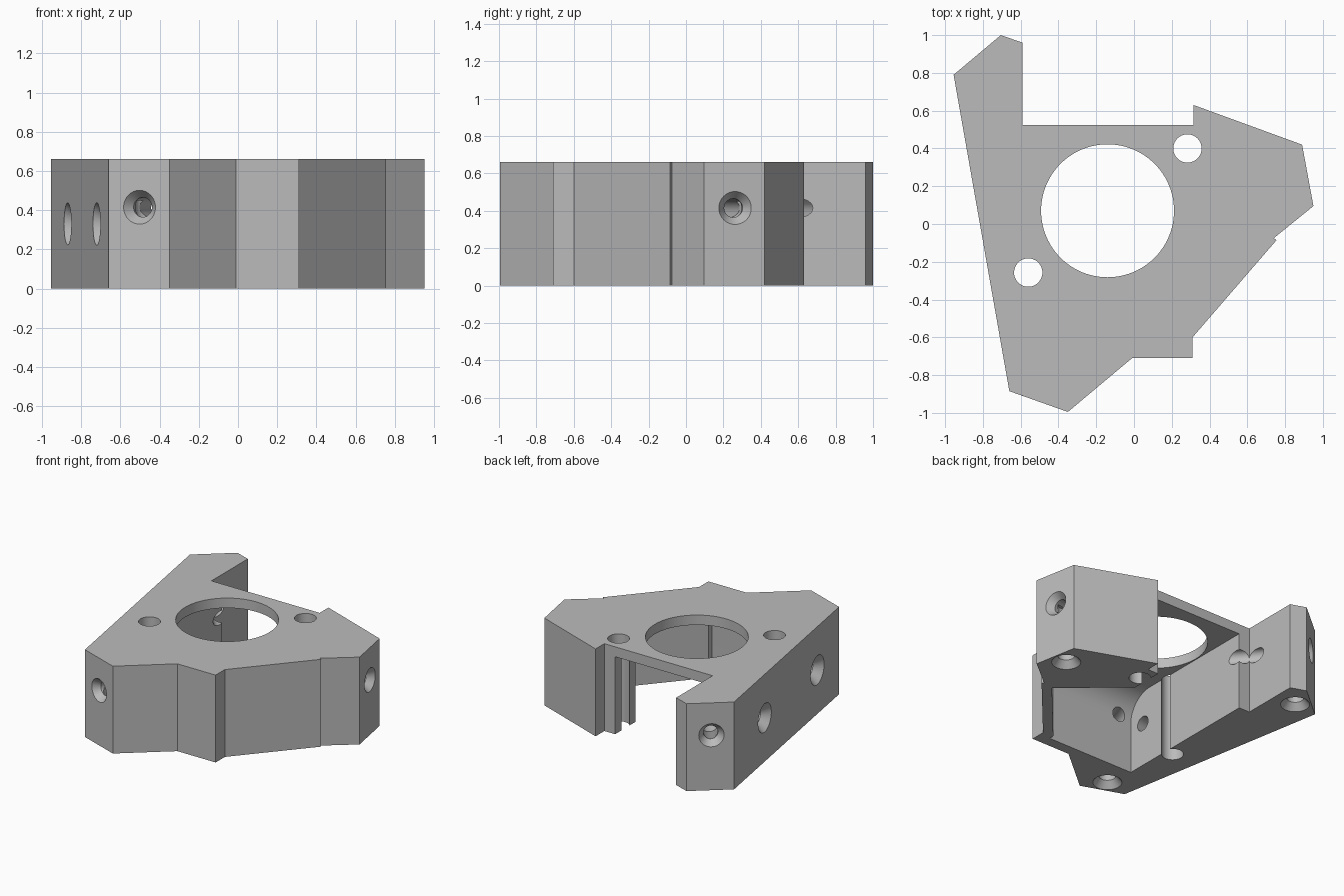
import bpy, bmesh
from math import cos, sin, pi, radians
from mathutils import Vector

if "Cube" in bpy.data.objects:
    bpy.data.objects.remove(bpy.data.objects["Cube"])

HEIGHT = 0.66
CEILING = 0.585
CENTRE = Vector((-0.14, 0.07, 0))

grey = bpy.data.materials.new("plain grey")
grey.use_nodes = True
grey.diffuse_color = (0.5, 0.5, 0.5, 1)
grey.node_tree.nodes["Principled BSDF"].inputs["Base Color"].default_value = (0.5, 0.5, 0.5, 1)


def prism(name, points, sweep):
    """Closed profile swept along a vector."""
    bm = bmesh.new()
    face = bm.faces.new([bm.verts.new(p) for p in points])
    ext = bmesh.ops.extrude_face_region(bm, geom=[face])
    moved = [v for v in ext["geom"] if isinstance(v, bmesh.types.BMVert)]
    bmesh.ops.translate(bm, verts=moved, vec=sweep)
    bmesh.ops.recalc_face_normals(bm, faces=bm.faces)
    mesh = bpy.data.meshes.new(name)
    bm.to_mesh(mesh)
    bm.free()
    obj = bpy.data.objects.new(name, mesh)
    bpy.context.collection.objects.link(obj)
    mesh.materials.append(grey)
    return obj


def lathe(name, start, axis, profile, steps=48):
    """Solid of revolution from (distance, radius) pairs along an axis."""
    bm = bmesh.new()
    turn = Vector(axis).to_track_quat('Z', 'Y')
    rings = []
    for d, r in profile:
        rings.append([bm.verts.new(Vector(start) + turn @ Vector(
            (r * cos(2 * pi * i / steps), r * sin(2 * pi * i / steps), d))) for i in range(steps)])
    for a, b in zip(rings, rings[1:]):
        for i in range(steps):
            j = (i + 1) % steps
            bm.faces.new((a[i], a[j], b[j], b[i]))
    bm.faces.new(rings[0])
    bm.faces.new(rings[-1])
    bmesh.ops.recalc_face_normals(bm, faces=bm.faces)
    mesh = bpy.data.meshes.new(name)
    bm.to_mesh(mesh)
    bm.free()
    obj = bpy.data.objects.new(name, mesh)
    bpy.context.collection.objects.link(obj)
    mesh.materials.append(grey)
    return obj


def screw_hole(name, start, axis, head, shank, sink, length):
    """Countersunk hole: wide mouth, cone, then a straight shank."""
    slope = (head - shank) / sink
    return lathe(name, start, axis, [(-0.02, head + 0.02 * slope), (sink, shank), (length, shank)])


# Three-armed body outline
outline = [(-0.955, 0.79), (-0.705, 1.0), (-0.59, 0.96), (-0.59, 0.525), (0.315, 0.525),
           (0.315, 0.63), (0.89, 0.42), (0.95, 0.095), (0.74, -0.075), (0.755, -0.085),
           (0.31, -0.6), (0.31, -0.71), (-0.01, -0.71), (-0.35, -0.995), (-0.66, -0.885)]
body = prism("bracket_body", [(x, y, 0) for x, y in outline], (0, 0, HEIGHT))

cutters = []

# Main pocket, open below and at the back, with a rounded front top edge
front, radius = -0.63, 0.2
arc = [(front + radius * (1 - cos(t)), CEILING - radius * (1 - sin(t)))
       for t in [pi / 2 * i / 16 for i in range(17)]]
section = [(0.7, -0.1), (front, -0.1)] + arc + [(0.7, CEILING)]
cutters.append(prism("main_pocket", [(-0.5, y, z) for y, z in section], (0.725, 0, 0)))

# Slanted side pocket
side = [(0.2, 0.302), (0.656, -0.092), (0.257, -0.554), (0.2, -0.62)]
cutters.append(prism("side_pocket", [(x, y, -0.1) for x, y in side], (0, 0, CEILING + 0.1)))

# Large round opening and the two through holes
cutters.append(lathe("round_opening", CENTRE, (0, 0, 1), [(0.4, 0.352), (0.8, 0.352)], 96))
for x, y in ((0.283, 0.4), (-0.56, -0.257)):
    cutters.append(lathe("through_hole", (x, y, -0.1), (0, 0, 1), [(0, 0.075), (1, 0.075)]))

# One radial and one vertical screw hole in each arm
for angle in (10.3, 130.3, 250.3):
    out = Vector((cos(radians(angle)), sin(radians(angle)), 0))
    face = CENTRE + out * 1.075 + Vector((0, 0, 0.415))
    cutters.append(screw_hole("radial_screw_hole", face, -out, 0.087, 0.05, 0.05, 0.72))
    cutters.append(screw_hole("vertical_screw_hole", CENTRE + out * 0.965, (0, 0, 1),
                              0.1, 0.058, 0.05, 0.45))

# Two screw holes in the long flat side; the front one reaches the pocket
inward = Vector((0.985, 0.17, 0))
for x, y, depth in ((-0.87, 0.3, 0.25), (-0.72, -0.54, 0.35)):
    cutters.append(screw_hole("side_screw_hole", (x, y, 0.33), inward, 0.108, 0.055, 0.06, depth))

# Cut everything out of the body
for cutter in cutters:
    mod = body.modifiers.new(cutter.name, 'BOOLEAN')
    mod.operation = 'DIFFERENCE'
    mod.solver = 'EXACT'
    mod.object = cutter
    cutter.hide_render = True
bpy.context.view_layer.update()
result = bpy.data.meshes.new_from_object(
    body.evaluated_get(bpy.context.evaluated_depsgraph_get()))
body.modifiers.clear()
body.data = result
for cutter in cutters:
    bpy.data.objects.remove(cutter)

# Smooth round holes, crisp edges
bpy.ops.object.select_all(action='DESELECT')
body.select_set(True)
bpy.context.view_layer.objects.active = body
bpy.ops.object.shade_smooth_by_angle(angle=radians(20))
